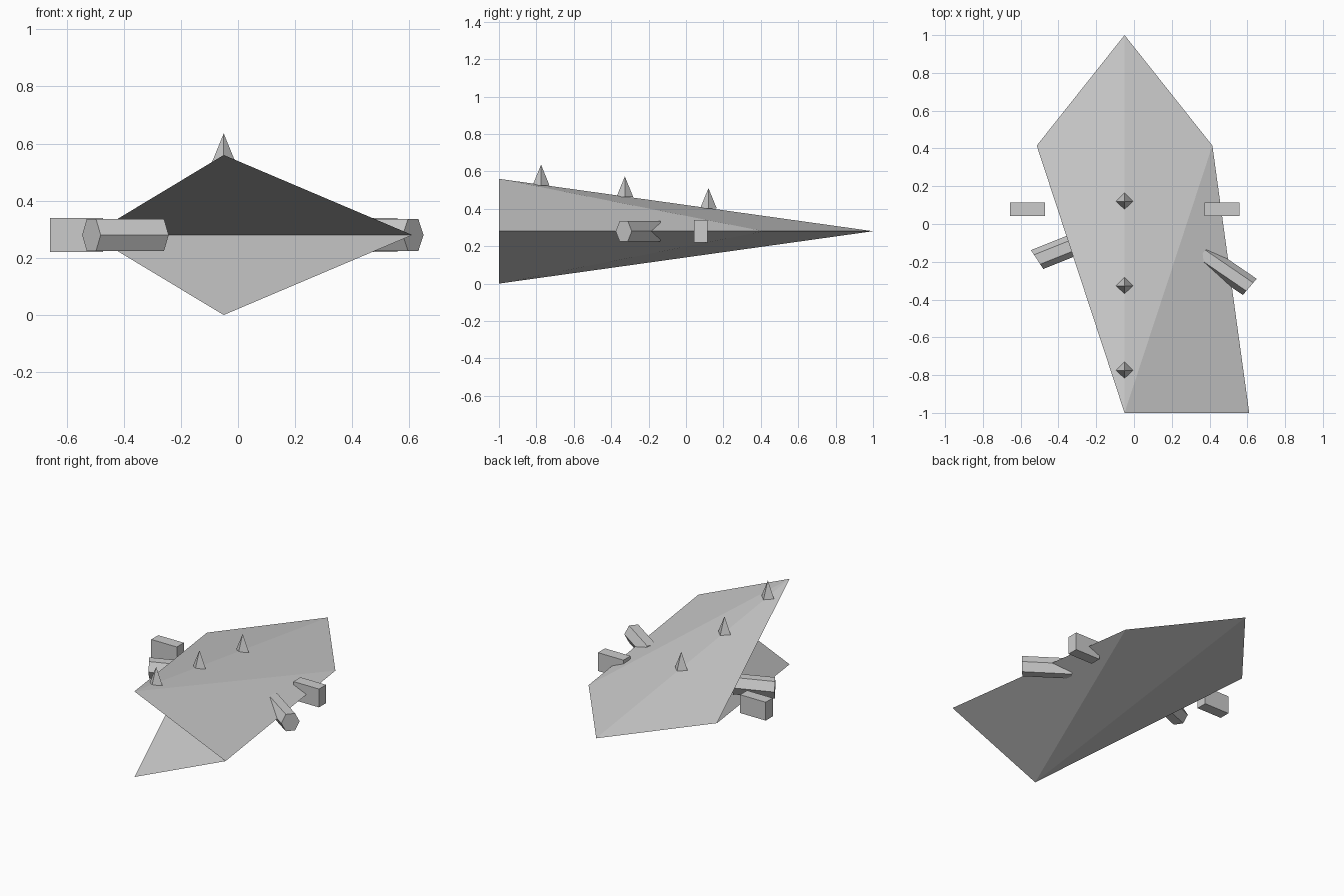
import bpy, math
from mathutils import Vector

if "Cube" in bpy.data.objects:
    bpy.data.objects.remove(bpy.data.objects["Cube"])

AXIS, MID = -0.05, 0.28


def make(name, verts, faces):
    mesh = bpy.data.meshes.new(name)
    mesh.from_pydata([tuple(v) for v in verts], [], faces)
    mesh.update()
    ob = bpy.data.objects.new(name, mesh)
    bpy.context.collection.objects.link(ob)
    return ob


# Wedge hull: pointed nose at the back, lopsided folded-in face at the front
hull = [(AXIS, -1, 0.56), (AXIS, -1, 0), (0.61, -1, MID),
        (0.415, 0.415, MID), (AXIS, 1, MID), (-0.515, 0.415, MID)]
make("hull", hull, [(0, 2, 3), (0, 3, 4), (0, 4, 5),
                    (1, 3, 2), (1, 4, 3), (1, 5, 4),
                    (0, 5, 2), (1, 2, 5)])

# Row of four-sided spikes along the ridge
for i, y in enumerate((-0.775, -0.327, 0.12)):
    z = 0.42 - 0.14 * y
    bpy.ops.mesh.primitive_cone_add(vertices=4, radius1=0.045, radius2=0,
                                    depth=0.11, location=(AXIS, y, z + 0.052))
    bpy.context.object.name = f"ridge_spike_{i + 1}"

# Side blocks
for side, label in ((1, "right"), (-1, "left")):
    bpy.ops.mesh.primitive_cube_add(size=1, location=(AXIS + side * 0.515, 0.078, MID))
    bpy.context.object.scale = (0.185, 0.073, 0.12)
    bpy.context.object.name = f"{label}_block"


# Slanted six-sided pods, slightly skewed ends
def pod(name, outer, inner, across):
    verts = []
    for end in (outer, inner):
        for k in range(6):
            a = k * math.pi / 3
            verts.append(Vector((*end, MID)) + Vector((*across, 0)) * math.cos(a)
                         + Vector((0, 0, 0.064)) * math.sin(a))
    sides = [(k, (k + 1) % 6, (k + 1) % 6 + 6, k + 6) for k in range(6)]
    make(name, verts, sides + [tuple(range(5, -1, -1)), tuple(range(6, 12))])


pod("left_pod", (-0.513, -0.188), (-0.275, -0.093), (0.0325, -0.05))
pod("right_pod", (0.613, -0.333), (0.36, -0.16), (0.0365, 0.043))
